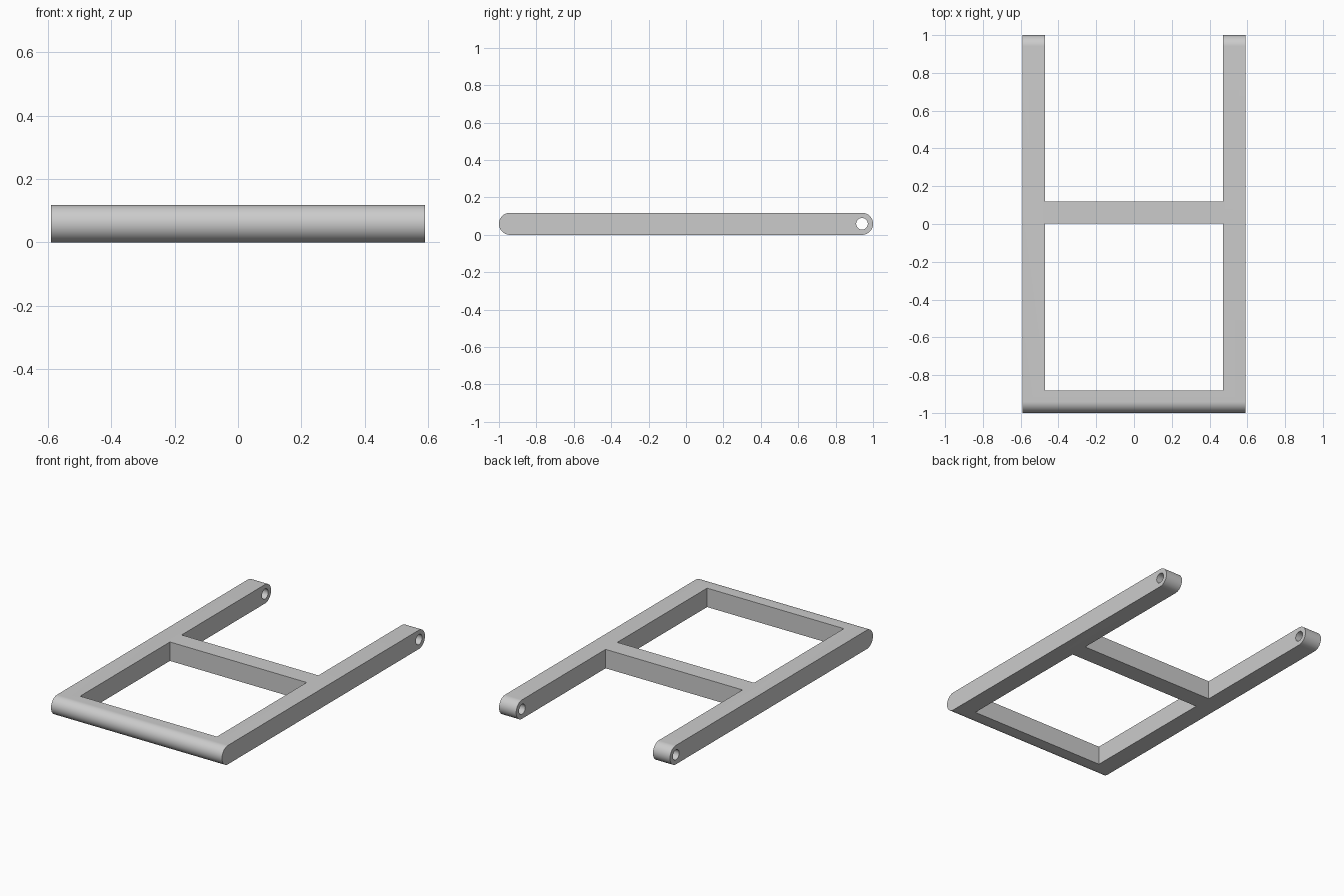
import bpy
import bmesh
from math import pi, sin, cos, radians
from mathutils import Matrix

cube = bpy.data.objects.get("Cube")
if cube:
    bpy.data.objects.remove(cube, do_unlink=True)

HALF_WIDTH = 0.59
BAR = 0.118            # square section of every bar
R = BAR / 2
INNER = HALF_WIDTH - BAR
HOLE_R = 0.031

grey = bpy.data.materials.new("plain grey")
grey.use_nodes = True
colour = (0.6, 0.6, 0.6, 1)
grey.diffuse_color = colour
grey.node_tree.nodes["Principled BSDF"].inputs["Base Color"].default_value = colour


def add_object(name, bm):
    bmesh.ops.recalc_face_normals(bm, faces=bm.faces)
    mesh = bpy.data.meshes.new(name)
    bm.to_mesh(mesh)
    bm.free()
    mesh.materials.append(grey)
    obj = bpy.data.objects.new(name, mesh)
    bpy.context.collection.objects.link(obj)
    return obj


def extrude_profile(name, profile, half_width):
    """Extrude a closed (y, z) profile symmetrically along x."""
    bm = bmesh.new()
    face = bm.faces.new([bm.verts.new((-half_width, y, z)) for y, z in profile])
    moved = bmesh.ops.extrude_face_region(bm, geom=[face])["geom"]
    verts = [v for v in moved if isinstance(v, bmesh.types.BMVert)]
    bmesh.ops.translate(bm, verts=verts, vec=(2 * half_width, 0, 0))
    return add_object(name, bm)


def arc(y, radius, start, sweep, steps):
    return [(y + radius * cos(start + sweep * i / steps),
             R + radius * sin(start + sweep * i / steps)) for i in range(steps + 1)]


# Slab with rounded front and back ends
frame = extrude_profile("frame", arc(1 - R, R, -pi / 2, pi, 32)
                        + arc(R - 1, R, pi / 2, pi, 32), HALF_WIDTH)


# Openings: closed front window, open back slot, pivot hole through both arms
def opening(name, y0, y1):
    return extrude_profile(name, [(y0, -R), (y1, -R), (y1, BAR + R), (y0, BAR + R)], INNER)


cutters = [
    opening("front_window_cutter", BAR - 1, 0.003),
    opening("back_slot_cutter", BAR, 1 + R),
    extrude_profile("pivot_hole_cutter", arc(1 - R, HOLE_R, 0, 2 * pi, 40)[:-1],
                    HALF_WIDTH + R),
]

bpy.context.view_layer.objects.active = frame
frame.select_set(True)
for cutter in cutters:
    mod = frame.modifiers.new(cutter.name, 'BOOLEAN')
    mod.operation = 'DIFFERENCE'
    mod.solver = 'EXACT'
    mod.object = cutter
    bpy.ops.object.modifier_apply(modifier=mod.name)
    bpy.data.objects.remove(cutter, do_unlink=True)

bpy.ops.object.shade_smooth_by_angle(angle=radians(30))
